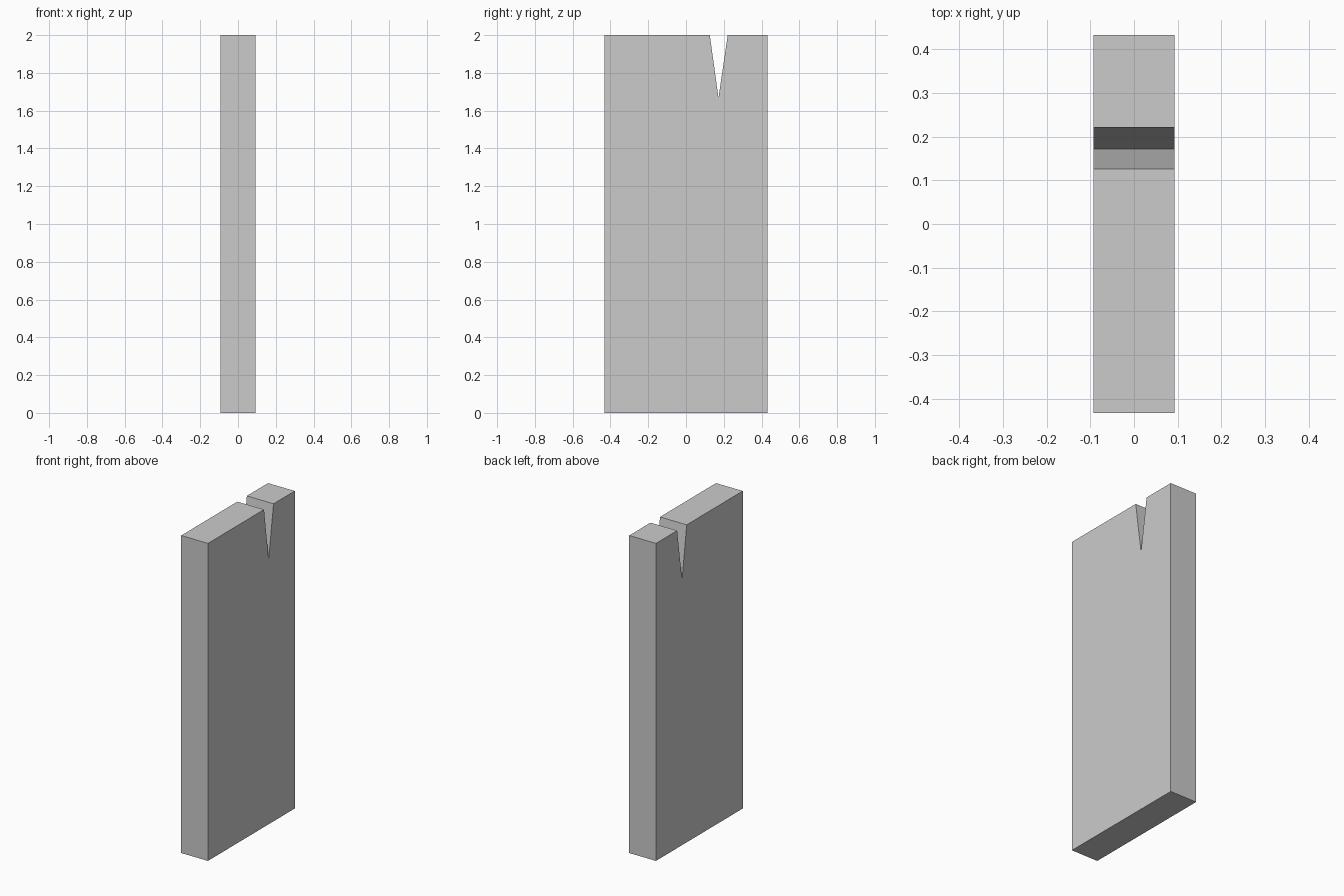
import bpy
import bmesh

if "Cube" in bpy.data.objects:
    bpy.data.objects.remove(bpy.data.objects["Cube"])

HALF_X, HALF_Y, HEIGHT = 0.093, 0.432, 2.0

# Side outline (y, z) with the narrow V notch in the top edge
outline = [
    (-HALF_Y, 0), (HALF_Y, 0), (HALF_Y, HEIGHT),
    (0.221, HEIGHT), (0.172, 1.668), (0.126, HEIGHT),
    (-HALF_Y, HEIGHT),
]

# Extrude the outline through the plank thickness
bm = bmesh.new()
side = bm.faces.new([bm.verts.new((-HALF_X, y, z)) for y, z in outline])
ext = bmesh.ops.extrude_face_region(bm, geom=[side])
verts = [g for g in ext["geom"] if isinstance(g, bmesh.types.BMVert)]
bmesh.ops.translate(bm, verts=verts, vec=(2 * HALF_X, 0, 0))
bmesh.ops.recalc_face_normals(bm, faces=bm.faces[:])

mesh = bpy.data.meshes.new("notched_plank")
bm.to_mesh(mesh)
bm.free()
plank = bpy.data.objects.new("notched_plank", mesh)
bpy.context.collection.objects.link(plank)
